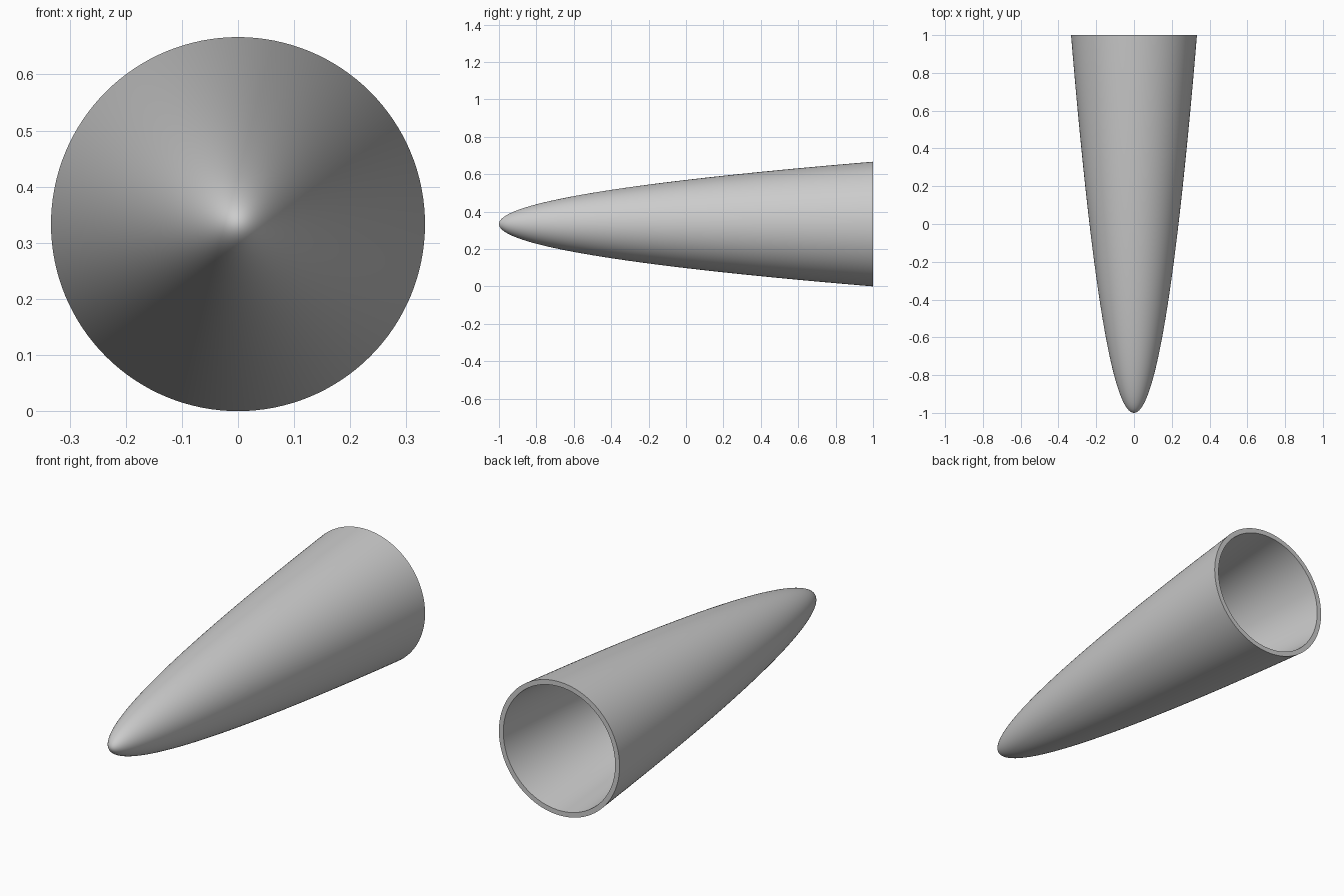
import bpy, bmesh, math

if "Cube" in bpy.data.objects:
    bpy.data.objects.remove(bpy.data.objects["Cube"])

R = 0.3333      # base radius
WALL = 0.0245   # wall thickness
STEPS, SIDES = 48, 128

# Outer parabolic profile (radius, y) from tip to base, and its inward offset
outer, inner = [], []
for i in range(STEPS + 1):
    r = R * i / STEPS
    y = -1 + 2 * (r / R) ** 2
    slope = 4 * r / R ** 2
    n = math.hypot(1, slope)
    outer.append((r, y))
    inner.append((max(0, r - WALL * slope / n), min(1, y + WALL / n)))
profile = outer + inner[::-1]

# Revolve the profile around the y axis
bm = bmesh.new()
verts = [bm.verts.new((r, y, 0)) for r, y in profile]
edges = [bm.edges.new(pair) for pair in zip(verts, verts[1:])]
bmesh.ops.spin(bm, geom=verts + edges, cent=(0, 0, 0), axis=(0, 1, 0),
               angle=2 * math.pi, steps=SIDES, use_duplicate=False)
bmesh.ops.remove_doubles(bm, verts=bm.verts, dist=1e-5)
bmesh.ops.recalc_face_normals(bm, faces=bm.faces)
bmesh.ops.translate(bm, verts=bm.verts, vec=(0, 0, R))

mesh = bpy.data.meshes.new("nose_cone")
bm.to_mesh(mesh)
bm.free()
cone = bpy.data.objects.new("nose_cone", mesh)
bpy.context.collection.objects.link(cone)

# Smooth walls, crisp rim
bpy.context.view_layer.objects.active = cone
cone.select_set(True)
bpy.ops.object.shade_smooth_by_angle(angle=math.radians(40))
